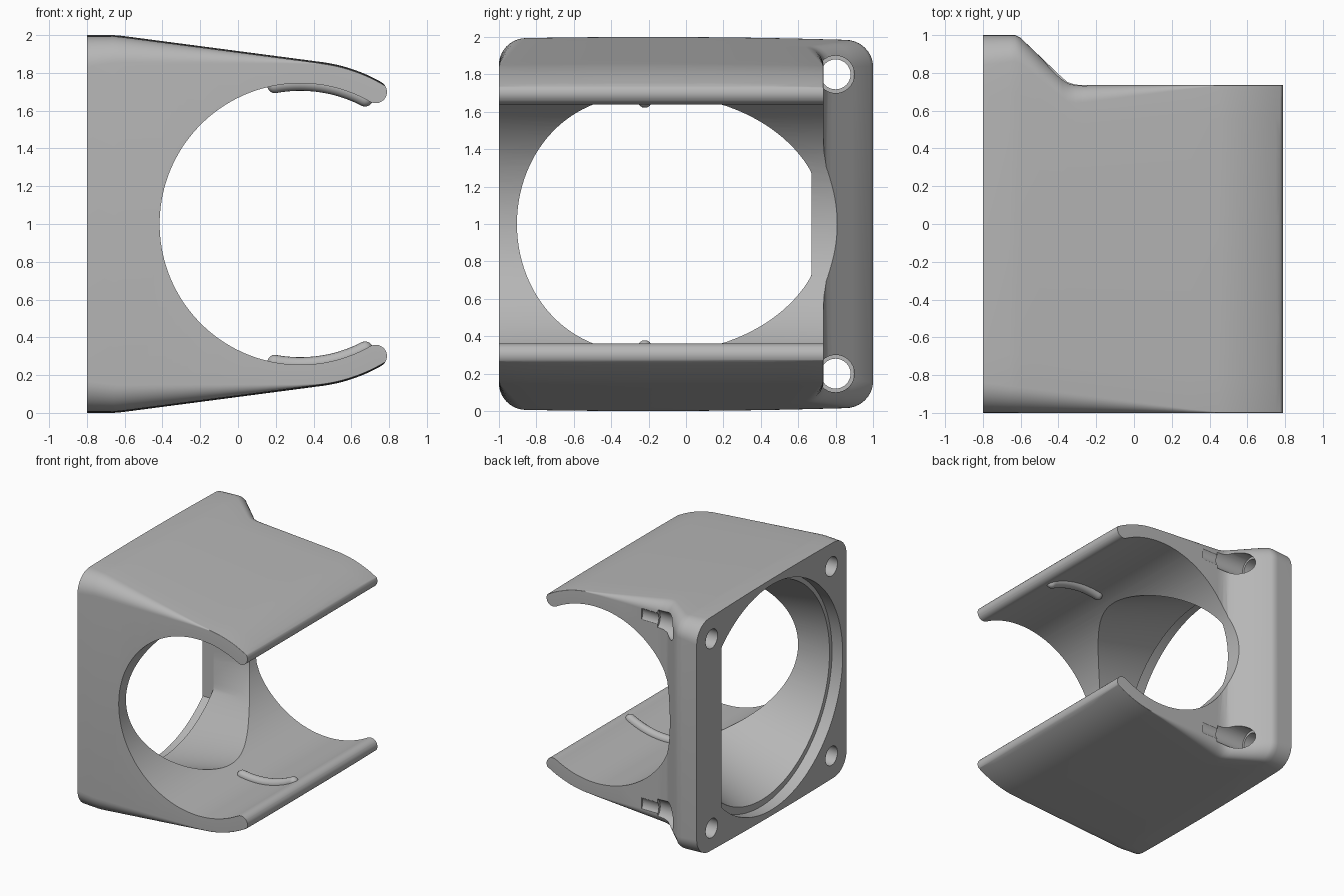
import bpy, bmesh
from math import sin, cos, pi, sqrt, radians

if "Cube" in bpy.data.objects:
    bpy.data.objects.remove(bpy.data.objects["Cube"], do_unlink=True)

GREY = (0.47, 0.47, 0.47, 1)
mat = bpy.data.materials.new("plain grey")
mat.use_nodes = True
mat.diffuse_color = GREY
mat.node_tree.nodes["Principled BSDF"].inputs["Base Color"].default_value = GREY

CX, CZ = 0.33, 1.0             # axis of the clip bore
BORE, OUTER, TIP = 0.745, 0.865, 0.06
TIP_ANGLE = radians(60.3)


def loft(name, rings):
    """Skin a list of equally long closed rings and cap both ends."""
    bm = bmesh.new()
    loops = [[bm.verts.new(p) for p in ring] for ring in rings]
    n = len(loops[0])
    for a, b in zip(loops, loops[1:]):
        for i in range(n):
            j = (i + 1) % n
            bm.faces.new((a[i], a[j], b[j], b[i]))
    bm.faces.new(loops[0][::-1])
    bm.faces.new(loops[-1])
    bmesh.ops.recalc_face_normals(bm, faces=bm.faces)
    me = bpy.data.meshes.new(name)
    bm.to_mesh(me)
    bm.free()
    me.materials.append(mat)
    ob = bpy.data.objects.new(name, me)
    bpy.context.collection.objects.link(ob)
    return ob


def activate(ob):
    bpy.ops.object.select_all(action='DESELECT')
    ob.select_set(True)
    bpy.context.view_layer.objects.active = ob


def cut(ob, cutter):
    cutter.hide_render = True
    mod = ob.modifiers.new("cut", 'BOOLEAN')
    mod.operation, mod.solver, mod.object = 'DIFFERENCE', 'EXACT', cutter
    activate(ob)
    bpy.ops.object.modifier_apply(modifier=mod.name)
    bpy.data.objects.remove(cutter, do_unlink=True)


def lerp_keys(keys, x):
    for (x0, v0), (x1, v1) in zip(keys, keys[1:]):
        if x <= x1:
            return v0 + (v1 - v0) * (x - x0) / (x1 - x0)
    return keys[-1][1]


# Outer body: rounded rectangles skinned from the flange to the arm ends
BACK_EDGE = [(-0.8, 1), (-0.63, 1), (-0.6, 0.985), (-0.38, 0.775),
             (-0.35, 0.75), (-0.31, 0.738), (-0.27, 0.735), (1, 0.735)]
SHOULDER = sqrt(OUTER ** 2 - 0.12 ** 2)


def half_height(x):
    if x > 0.45:
        return sqrt(OUTER ** 2 - (x - CX) ** 2)
    return lerp_keys([(-0.8, 1), (-0.66, 1), (-0.62, 0.997), (0.45, SHOULDER)], x)


def section(x):
    h, y1, y0 = half_height(x), lerp_keys(BACK_EDGE, x), -1.0
    r = max(0.004, 0.16 * (0.45 - x) / 1.25)
    arc = [k * pi / 20 for k in range(11)]
    top = [(y1 - r + r * cos(a), h - r + r * sin(a)) for a in arc]
    top += [(y1 - r + (y0 - y1 + 2 * r) * k / 10, h) for k in range(1, 10)]
    top += [(y0 + r - r * sin(a), h - r + r * cos(a)) for a in arc]
    bowed = [(y, z * (1 - 0.014 * (y + 0.2) ** 2)) for y, z in top]
    return ([(x, y, CZ + z) for y, z in bowed]
            + [(x, y, CZ - z) for y, z in reversed(bowed)])


stations = [-0.8, -0.66, -0.63, -0.6, -0.5, -0.38, -0.35, -0.31, -0.27, -0.1, 0.1, 0.3]
stations += [0.45 + 0.025 * k for k in range(15)]
body = loft("clip_body", [section(x) for x in stations])

# Bore with open mouth, leaving rounded arm ends
def polar(r, a, c=(0, 0)):
    return (c[0] + r * cos(a), c[1] + r * sin(a))


tip_centre = polar(BORE + TIP, TIP_ANGLE)
lip = [polar(TIP, TIP_ANGLE - pi * k / 16, tip_centre) for k in range(17)]
upper = [polar(1.4, TIP_ANGLE)] + lip
upper += [polar(BORE, TIP_ANGLE + (pi - TIP_ANGLE) * k / 48) for k in range(1, 49)]
outline = upper + [(x, -z) for x, z in reversed(upper[:-1])]
cut(body, loft("bore_cutter", [[(CX + x, y, CZ + z) for x, z in outline] for y in (-1.2, 1.2)]))

# Air duct: shallow round recess, then an oblique taper, with a flat on the back side
def duct_ring(x, c, r):
    pts = [polar(r, 2 * pi * k / 128, (c, CZ)) for k in range(128)]
    return [(x, min(y, 0.67), z) for y, z in pts]


duct = [duct_ring(-0.9, 0, 0.95), duct_ring(-0.7, 0, 0.95)]
duct += [duct_ring(x, -0.15 - 0.205 * (x + 0.07), 0.73 - 0.274 * (x + 0.07))
         for x in (-0.695, -0.36, 0, CX)]
cut(body, loft("duct_cutter", duct))

# Screw holes: open at the back edge with a tool pocket, blind at the front edge
def bore_x(x0, x1, y, z, r):
    rings = [[(x, *polar(r, 2 * pi * k / 32, (y, z))) for k in range(32)] for x in (x0, x1)]
    cut(body, loft("hole_cutter", rings))


for z in (0.2, 1.8):
    bore_x(-0.9, -0.1, 0.8, z, 0.08)
    bore_x(-0.54, -0.25, 0.8, z, 0.1)
    bore_x(-0.9, -0.45, -0.8, z, 0.08)

activate(body)
bpy.ops.object.shade_smooth_by_angle(angle=radians(30))

# Grip ridges: rounded beads along the inside of each arm
def ridge(name, side):
    rings = []
    start, end = radians(103.5), radians(59.5)
    for k in range(33):
        t = k / 32
        t = (1 - cos(pi * t)) / 2
        a = start + (end - start) * t
        d = min(t, 1 - t) * (start - end) * BORE
        r = 0.04 * sqrt(max(0.002, 1 - max(0, 1 - d / 0.04) ** 2))
        ring = []
        for j in range(16):
            q = 2 * pi * j / 16
            x, z = polar(BORE + r * cos(q), a, (CX, 0))
            ring.append((x, -0.22 + r * sin(q), CZ + side * z))
        rings.append(ring)
    activate(loft(name, rings))
    bpy.ops.object.shade_smooth_by_angle(angle=radians(40))


ridge("upper_grip_ridge", 1)
ridge("lower_grip_ridge", -1)
